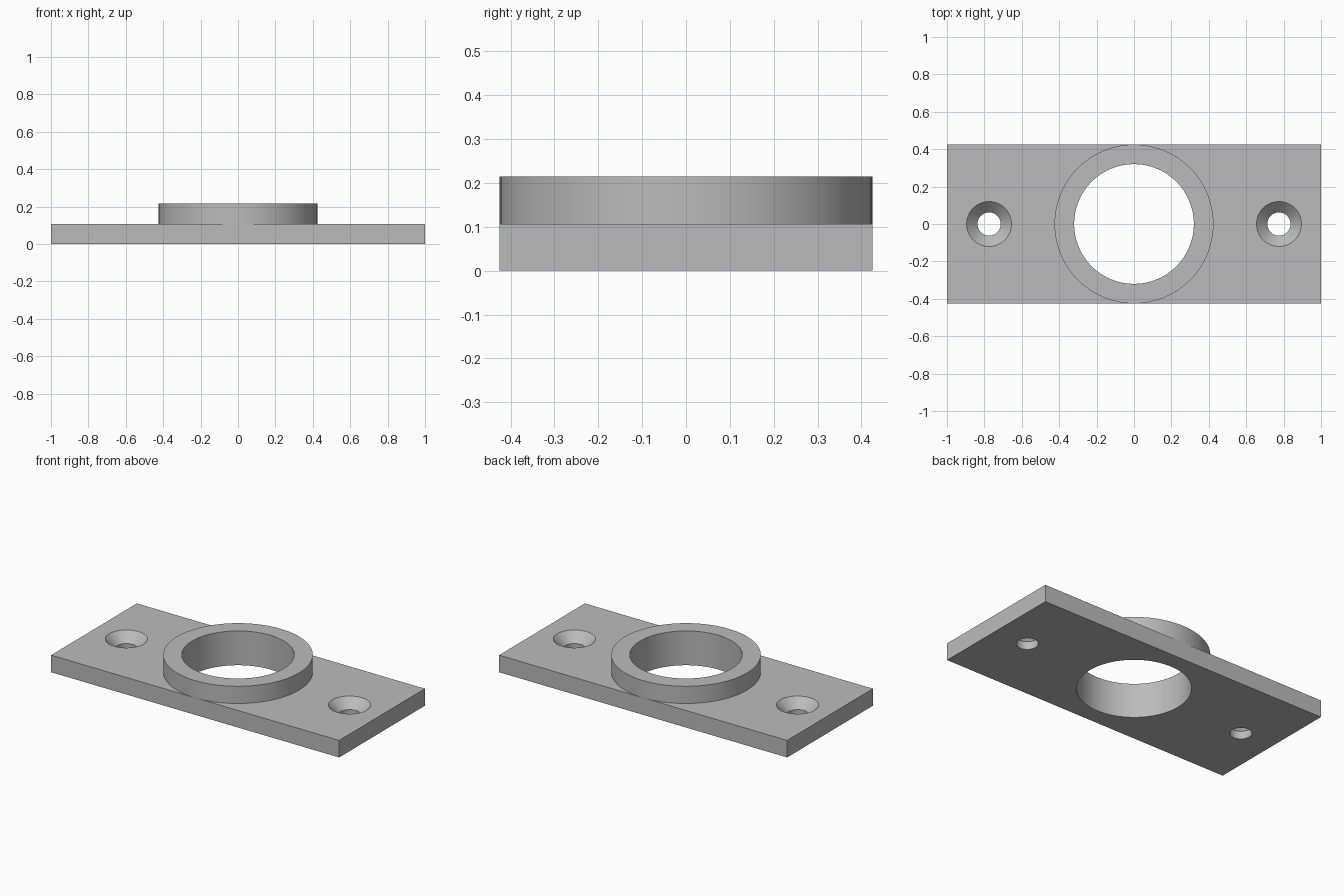
import bpy, bmesh, math

if "Cube" in bpy.data.objects:
    bpy.data.objects.remove(bpy.data.objects["Cube"])

PLATE_T, TOP = 0.107, 0.215
HALF_W, COLLAR_R, BORE_R = 0.425, 0.425, 0.32
HOLE_X, HOLE_R, SINK_R = 0.775, 0.062, 0.12

grey = bpy.data.materials.new("grey_metal")
grey.use_nodes = True
colour = (0.5, 0.5, 0.5, 1)
grey.diffuse_color = colour
grey.node_tree.nodes["Principled BSDF"].inputs["Base Color"].default_value = colour


def add_object(name, bm):
    bmesh.ops.recalc_face_normals(bm, faces=bm.faces)
    mesh = bpy.data.meshes.new(name)
    bm.to_mesh(mesh)
    bm.free()
    mesh.materials.append(grey)
    obj = bpy.data.objects.new(name, mesh)
    bpy.context.collection.objects.link(obj)
    return obj


def lathe(name, profile, x=0, closed=False, steps=96):
    """Spin an (r, z) profile about a vertical axis at x; open profiles get end caps."""
    bm = bmesh.new()
    rings = []
    for r, z in profile:
        rings.append([bm.verts.new((x + r * math.cos(a), r * math.sin(a), z))
                      for a in (math.tau * i / steps for i in range(steps))])
    pairs = list(zip(rings, rings[1:]))
    if closed:
        pairs.append((rings[-1], rings[0]))
    else:
        bm.faces.new(rings[0])
        bm.faces.new(rings[-1])
    for low, high in pairs:
        for i in range(steps):
            j = (i + 1) % steps
            bm.faces.new((low[i], low[j], high[j], high[i]))
    return add_object(name, bm)


def smooth(obj):
    bpy.ops.object.select_all(action='DESELECT')
    obj.select_set(True)
    bpy.context.view_layer.objects.active = obj
    bpy.ops.object.shade_smooth_by_angle(angle=math.radians(30))


# Flat base plate
bm = bmesh.new()
bmesh.ops.create_cube(bm, size=1)
for v in bm.verts:
    v.co = (v.co.x * 2, v.co.y * 2 * HALF_W, (v.co.z + 0.5) * PLATE_T)
plate = add_object("base_plate", bm)

# Cutters: central bore and two countersunk screw holes
cutters = [lathe("bore_cutter", [(BORE_R, -0.1), (BORE_R, 0.3)])]
sink_depth = SINK_R - HOLE_R
for side, x in (("left", HOLE_X), ("right", -HOLE_X)):
    cutters.append(lathe(side + "_screw_hole_cutter", [
        (HOLE_R, -0.1), (HOLE_R, PLATE_T - sink_depth),
        (SINK_R, PLATE_T), (SINK_R, 0.3)], x))

for cutter in cutters:
    cutter.hide_render = True
    mod = plate.modifiers.new(cutter.name, 'BOOLEAN')
    mod.operation, mod.solver, mod.object = 'DIFFERENCE', 'EXACT', cutter
    bpy.context.view_layer.objects.active = plate
    bpy.ops.object.modifier_apply(modifier=mod.name)
    bpy.data.objects.remove(cutter)
smooth(plate)

# Raised collar around the bore
collar = lathe("raised_collar", [
    (BORE_R, PLATE_T), (COLLAR_R, PLATE_T), (COLLAR_R, TOP), (BORE_R, TOP)], closed=True)
smooth(collar)
